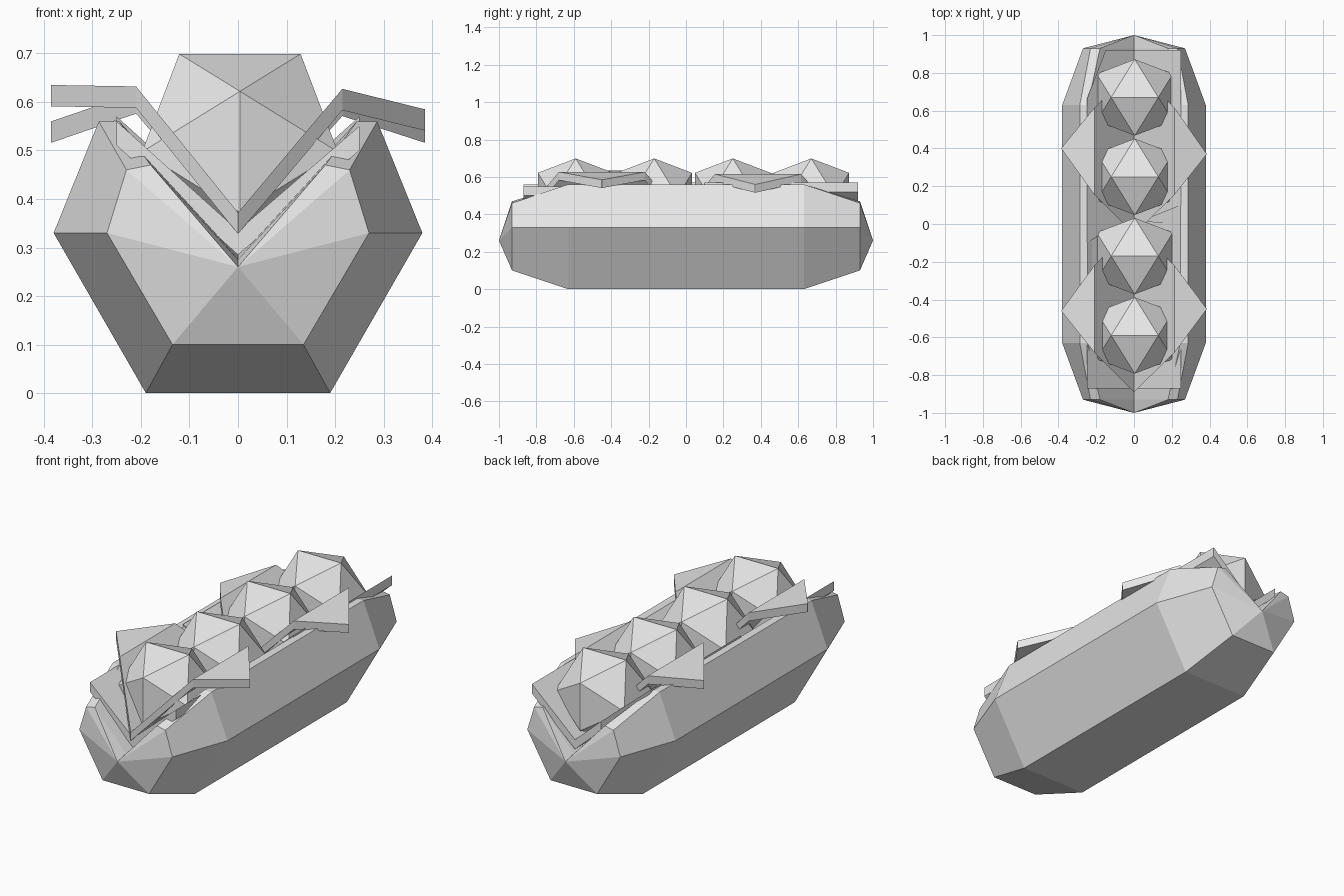
import bpy
import bmesh

if "Cube" in bpy.data.objects:
    bpy.data.objects.remove(bpy.data.objects["Cube"], do_unlink=True)

grey = bpy.data.materials.new("plain_grey")
grey.use_nodes = True
grey.diffuse_color = (0.8, 0.8, 0.8, 1)
grey.node_tree.nodes["Principled BSDF"].inputs["Base Color"].default_value = (0.8, 0.8, 0.8, 1)


def finish(name, bm):
    bmesh.ops.recalc_face_normals(bm, faces=bm.faces)
    mesh = bpy.data.meshes.new(name)
    bm.to_mesh(mesh)
    bm.free()
    mesh.materials.append(grey)
    obj = bpy.data.objects.new(name, mesh)
    bpy.context.collection.objects.link(obj)
    return obj


def mirrored(half):
    """Close a half outline, listed from bottom to the centre of the cut."""
    return half + [(-x, z) for x, z in reversed(half) if x > 0]


def loft(bm, rings):
    for a, b in zip(rings, rings[1:]):
        for i in range(len(a)):
            j = (i + 1) % len(a)
            bm.faces.new((a[i], a[j], b[j], b[i]))


# Bun: faceted hexagonal loaf with a V-shaped cut along the top
wide = mirrored([(0.19, 0), (0.38, 0.33), (0.287, 0.56), (0.245, 0.56), (0, 0.29)])
narrow = mirrored([(0.135, 0.1), (0.27, 0.33), (0.23, 0.46), (0.18, 0.47), (0, 0.275)])
bm = bmesh.new()
rings = [[bm.verts.new((x, y, z)) for x, z in section]
         for y, section in ((-0.93, narrow), (-0.63, wide), (0.63, wide), (0.93, narrow))]
loft(bm, rings)
for end, y in ((rings[0], -1), (rings[-1], 1)):
    pole = bm.verts.new((0, y, 0.26))
    for i, v in enumerate(end):
        bm.faces.new((v, end[(i + 1) % len(end)], pole))
finish("bun", bm)


# Folded slices: columns of (x, z, near y, far y), given thickness downwards
def slice_sheet(name, columns, thickness):
    bm = bmesh.new()
    rings = []
    for x, z, near, far in columns:
        corners = ((near, z), (far, z), (far, z - thickness), (near, z - thickness))
        rings.append([bm.verts.new((x, y, h)) for y, h in corners])
    loft(bm, rings)
    bm.faces.new(rings[0])
    bm.faces.new(rings[-1])
    bmesh.ops.remove_doubles(bm, verts=bm.verts, dist=0.0001)
    finish(name, bm)


# Long slices lining the cut
slice_sheet("front_lining", [(-0.25, 0.56, -0.87, -0.1), (0, 0.335, -0.87, 0.02),
                             (0.25, 0.55, -0.87, 0.0)], 0.05)
slice_sheet("back_lining", [(-0.25, 0.57, -0.1, 0.66), (-0.15, 0.48, -0.04, 0.92),
                            (0, 0.345, 0, 0.92), (0.25, 0.57, 0.1, 0.92)], 0.05)

# Diamond slices folded into the cut with tips hanging over the sides
for name, y, left_y, right_y, left_tip, right_tip, fold in (
        ("front_diamond_slice", -0.45, -0.45, -0.46, 0.585, 0.635, 0.632),
        ("back_diamond_slice", 0.385, 0.37, 0.4, 0.56, 0.56, 0.62)):
    slice_sheet(name, [
        (-0.385, right_tip, right_y - 0.001, right_y + 0.001),
        (-0.21, fold, y - 0.23, y + 0.23),
        (0, 0.372, y - 0.44, y + 0.44),
        (0.215, fold - 0.005, y - 0.23, y + 0.23),
        (0.385, left_tip, left_y - 0.001, left_y + 0.001)], 0.044)

# Four twenty-sided balls in a row, each with an edge on top
short, long = 0.125, 0.202
for n in range(4):
    bm = bmesh.new()
    for s in (-short, short):
        for t in (-long, long):
            for point in ((s, 0, t), (0, t, s), (t, s, 0)):
                bm.verts.new(point)
    bmesh.ops.convex_hull(bm, input=bm.verts)
    ball = finish(f"ball_{n + 1}", bm)
    ball.location = (0.004, -0.59 + 0.42 * n, 0.497)
